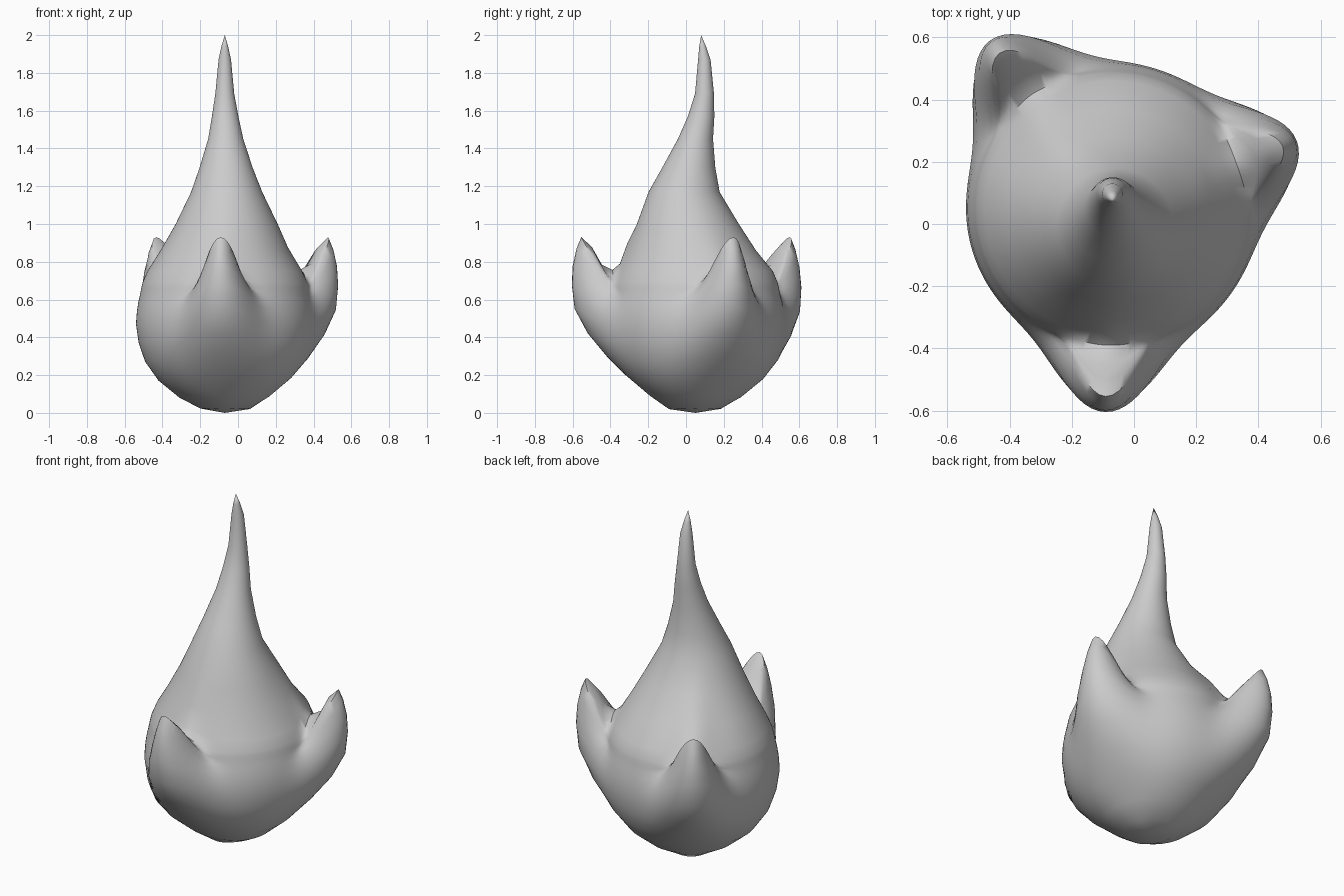
import bpy, bmesh, math

if "Cube" in bpy.data.objects:
    bpy.data.objects.remove(bpy.data.objects["Cube"])

SEGMENTS = 180
# side flames: direction in degrees, reach factor
LOBES = [(20, 0.965), (126, 1.02), (268, 1.0)]

# lower body rows: plain radius, plain z, lobe radius, lobe z, lobe half width in degrees
LOWER = [
    (.13, .025, .14, .02, 25), (.24, .08, .24, .09, 25), (.35, .17, .37, .20, 22),
    (.42, .27, .47, .30, 20), (.455, .37, .57, .42, 17), (.47, .47, .64, .55, 14.5),
    (.465, .54, .655, .68, 13), (.457, .59, .65, .78, 11), (.45, .62, .63, .87, 9.5),
    (.446, .64, .605, .93, 8.3), (.443, .655, .55, .88, 8.5), (.44, .67, .505, .79, 9),
    (.435, .69, .44, .757, 9.5), (.41, .75, .40, .79, 10), (.34, .86, .34, .90, 12),
]
# upper flame rows: radius, z, centre x, centre y
UPPER = [
    (.27, 1.0, -.06, .01), (.188, 1.17, -.06, -.01), (.14, 1.3, -.063, .015),
    (.093, 1.45, -.065, .05), (.07, 1.57, -.068, .08), (.05, 1.69, -.07, .098),
    (.033, 1.87, -.07, .097), (.018, 1.94, -.07, .088),
]


def lower_point(row, angle):
    """Blend the plain profile into the side flame profile near each lobe."""
    r0, z0, r1, z1, width = row
    r, z = r0, z0
    for direction, reach in LOBES:
        off = (angle - direction + 180) % 360 - 180
        w = math.exp(-0.5 * (off / width) ** 2)
        r += w * (r1 * reach - r0)
        z += w * (z1 - z0)
    cy = .03 if z0 > .8 else .05
    a = math.radians(angle)
    return (-.07 + r * math.cos(a), cy + r * math.sin(a), z)


def upper_point(row, angle):
    r, z, cx, cy = row
    a = math.radians(angle)
    return (cx + r * math.cos(a), cy + r * math.sin(a), z)


# flame body with three side flames and a tall tip
angles = [i * 360 / SEGMENTS for i in range(SEGMENTS)]
bm = bmesh.new()
rings = [[bm.verts.new(lower_point(row, a)) for a in angles] for row in LOWER]
rings += [[bm.verts.new(upper_point(row, a)) for a in angles] for row in UPPER]
bottom = bm.verts.new((-.07, .05, 0))
tip = bm.verts.new((-.07, .08, 2))
for i in range(SEGMENTS):
    j = (i + 1) % SEGMENTS
    bm.faces.new((bottom, rings[0][j], rings[0][i]))
    for low, high in zip(rings, rings[1:]):
        bm.faces.new((low[i], low[j], high[j], high[i]))
    bm.faces.new((rings[-1][i], rings[-1][j], tip))
bmesh.ops.recalc_face_normals(bm, faces=bm.faces)

mesh = bpy.data.meshes.new("flame")
bm.to_mesh(mesh)
bm.free()
flame = bpy.data.objects.new("flame", mesh)
bpy.context.collection.objects.link(flame)

# plain grey surface
grey = bpy.data.materials.new("light grey")
grey.diffuse_color = (0.6, 0.6, 0.6, 1)
grey.use_nodes = True
grey.node_tree.nodes["Principled BSDF"].inputs["Base Color"].default_value = grey.diffuse_color
mesh.materials.append(grey)

bpy.context.view_layer.objects.active = flame
flame.select_set(True)
bpy.ops.object.shade_smooth_by_angle(angle=math.radians(60))
